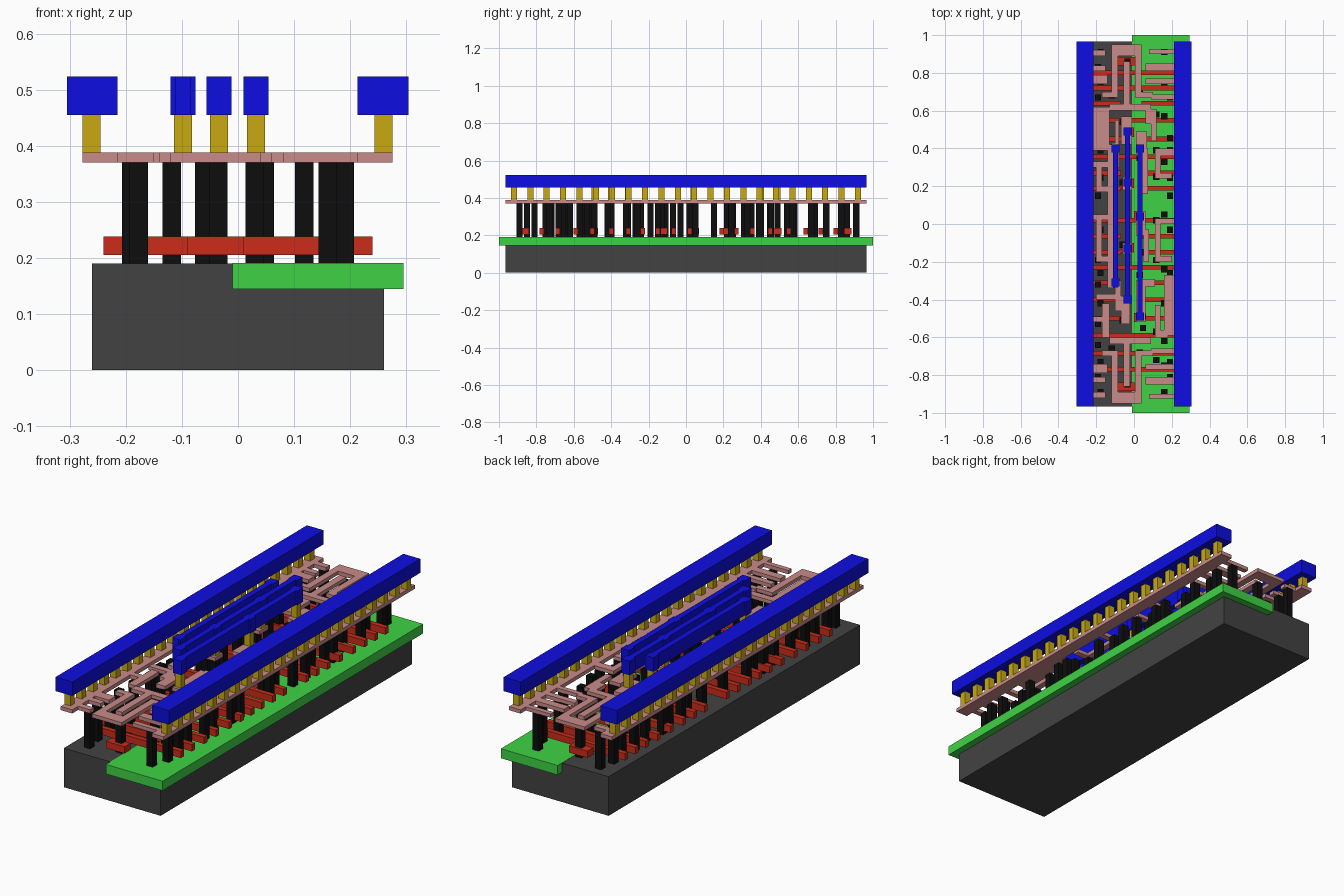
import bpy, bmesh


def mat(name, r, g, b):
    m = bpy.data.materials.new(name)
    m.diffuse_color = (r, g, b, 1)
    return m


DARK = mat("dark_grey", .055, .055, .055)
GREEN = mat("green", .05, .65, .06)
RED = mat("red", .6, .025, .01)
BLACK = mat("black", .004, .004, .004)
PINK = mat("pink", .58, .26, .25)
GOLD = mat("gold", .58, .4, .006)
BLUE = mat("blue", .004, .004, .75)


def layer(name, rects, z0, z1, material):
    """Extrude rectangles (x0, x1, y0, y1) into one object."""
    bm = bmesh.new()
    for x0, x1, y0, y1 in rects:
        vs = bmesh.ops.create_cube(bm, size=1)["verts"]
        for v in vs:
            v.co = (x0 if v.co.x < 0 else x1,
                    y0 if v.co.y < 0 else y1,
                    z0 if v.co.z < 0 else z1)
    me = bpy.data.meshes.new(name)
    bm.to_mesh(me)
    bm.free()
    me.materials.append(material)
    ob = bpy.data.objects.new(name, me)
    bpy.context.collection.objects.link(ob)
    return ob


def mirror_y(rects):
    return rects + [(a, b, -d, -c) for a, b, c, d in rects]


def squares(x, ys, s=.033):
    return [(x - s / 2, x + s / 2, y - s / 2, y + s / 2) for y in ys]


# Substrate and the well let into its right half
layer("substrate", [(-.26, .26, -.965, .965)], 0, .19, DARK)
layer("well", [(-.01, .295, -1, 1)], .145, .191, GREEN)

# Gate strips: full-width near the ends, split in the middle
gates = [(-.24, .24, y - .012, y + .012)
         for y in (.80, .72, .55, .355, .02, -.23, -.59, -.685, -.77)]
for y in (.64, .45, .27, .19, -.065, -.15, -.31, -.40, -.50):
    gates += [(-.24, -.07, y - .012, y + .012), (.04, .24, y - .012, y + .012)]
gates += mirror_y([(-.09, .01, .84, .885)])
gates += [(-.07, 0, .46, .51), (-.07, 0, .19, .24), (-.07, 0, -.15, -.10),
          (0, .06, .02, .07), (0, .06, -.52, -.47)]
layer("gate_strips", gates, .205, .238, RED)

# Contact pillars, column by column
pillars = squares(-.19, (-.81, -.64, -.53, -.32, -.19, .15, .31, .455, .67, .83))
pillars += squares(-.177, (-.89, -.73, -.42, -.26, -.03, .245, .39, .565, .75, .91))
pillars += squares(-.118, (-.66, -.31, -.07, .05, .31, .40, .68))
pillars += squares(-.06, (-.51, -.40, -.11, .22, .54))
pillars += squares(-.035, (-.85, -.13, .49, .86))
pillars += squares(.03, (-.68, -.27, .04, .35, .69))
pillars += squares(.048, (-.55, -.49, -.15, .24, .45))
pillars += squares(.118, (-.72, -.57, -.19, .02, .25, .39, .58))
pillars += squares(.16, (-.89, -.75, -.62, -.42, -.24, .05, .33, .57, .75, .91))
pillars += squares(.19, (-.81, -.73, -.53, -.32, -.26, -.03, .15, .245, .39, .455, .67, .83))
layer("contact_pillars", pillars, .19, .37, BLACK)

# Lower wiring: supply strips, symmetric ends, then the middle routing
ends = [
    (-.277, -.215, 0, .965), (.213, .275, 0, .965),
    (-.12, .04, .89, .95), (-.12, -.085, .67, .89), (.005, .04, .67, .89),
    (-.17, -.085, .67, .70), (.005, .10, .67, .70),
    (-.055, -.02, .62, .86), (-.13, .09, .60, .635),
    (-.22, -.15, .89, .92), (-.22, -.14, .74, .79), (-.22, -.15, .81, .84),
    (.08, .22, .90, .925), (.06, .22, .81, .85), (.06, .22, .74, .77),
    (.09, .22, .66, .685),
]
middle = [
    (-.22, -.13, .39, .62), (.06, .12, .53, .61), (.09, .12, .44, .56),
    (-.14, -.105, -.34, .42), (-.10, -.08, .30, .55), (-.07, -.01, .42, .57),
    (.01, .07, .36, .49), (.045, .075, .16, .40),
    (.11, .22, .36, .40), (.11, .14, .24, .36), (.11, .20, .24, .27),
    (.11, .22, 0, .03), (.11, .14, -.20, 0), (.11, .20, -.20, -.17),
    (-.22, -.14, .30, .33), (-.20, -.17, .17, .30), (-.20, -.10, .17, .20),
    (-.22, -.14, .02, .05), (-.20, -.17, -.17, .02), (-.20, -.12, -.20, -.17),
]
lower = [
    (.16, .22, -.59, -.27), (.11, .18, -.60, -.56), (.11, .14, -.60, -.43),
    (-.07, -.02, -.53, -.38), (-.10, -.07, -.46, -.30), (-.17, -.13, -.60, -.42),
    (-.20, -.10, -.40, -.37), (-.22, -.13, -.52, -.49), (.01, .06, -.52, -.30),
    (.03, .11, -.33, -.29), (-.06, -.01, -.16, -.10), (-.06, -.01, .18, .25),
    (.01, .06, -.06, .07), (.05, .08, -.20, -.03), (-.12, -.08, -.34, -.29),
    (-.12, -.08, .37, .43),
]
layer("lower_wiring", mirror_y(ends) + middle + lower, .37, .388, PINK)

# Upper wires: (x, y low, y high, heights of the link posts)
wires = [(-.098, -.335, .42, (-.31, .40)),
         (-.034, -.42, .51, (-.40, -.13, .22, .49)),
         (.032, -.51, .42, (-.49, .04, .40))]
rails = [(-.305, -.215, -.965, .965), (.213, .304, -.965, .965)]
bars, posts = [], []
for x, y0, y1, ys in wires:
    bars.append((x - .014, x + .014, y0, y1))
    bars += squares(x, ys, .044)
    posts += squares(x, ys, .032)

# Evenly spaced posts carrying the long rails
rail_ys = [-.92 + i * .0876 for i in range(22)]
posts += squares(-.261, rail_ys, .032) + squares(.259, rail_ys, .032)
layer("link_posts", posts, .388, .455, GOLD)
layer("upper_rails", rails, .455, .523, BLUE)
layer("upper_wires", bars, .455, .523, BLUE)
